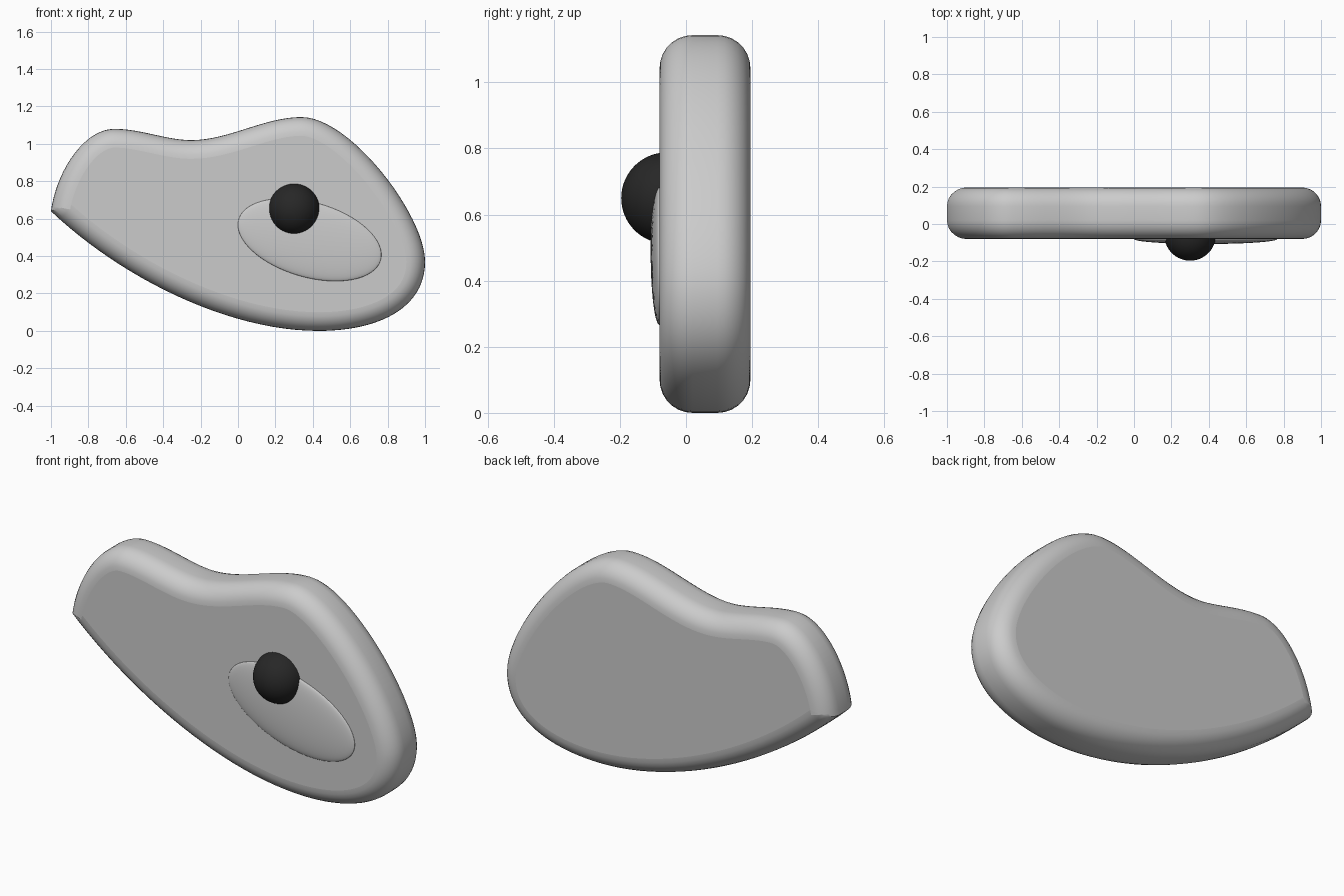
import bpy, math

if "Cube" in bpy.data.objects:
    bpy.data.objects.remove(bpy.data.objects["Cube"])

# Body: rounded slab from a closed profile (point, left handle, right handle)
PROFILE = [
    ((-1.0, 0.64), (-0.62, 0.28), (-0.97, 0.86)),
    ((-0.66, 1.08), (-0.82, 1.08), (-0.52, 1.08)),
    ((-0.25, 1.02), (-0.38, 1.02), (-0.05, 1.02)),
    ((0.34, 1.143), (0.14, 1.143), (0.60, 1.143)),
    ((1.0, 0.37), (1.0, 0.62), (1.0, 0.12)),
    ((0.43, 0.0), (0.75, 0.0), (-0.05, 0.0)),
]
curve = bpy.data.curves.new("body", "CURVE")
curve.dimensions = "2D"
curve.fill_mode = "BOTH"
curve.resolution_u = 24
curve.extrude = 0.0375
curve.bevel_depth = 0.1
curve.bevel_resolution = 6
curve.offset = -0.1
spline = curve.splines.new("BEZIER")
spline.bezier_points.add(len(PROFILE) - 1)
spline.use_cyclic_u = True
for bp, (co, left, right) in zip(spline.bezier_points, PROFILE):
    bp.handle_left_type = bp.handle_right_type = "FREE"
    bp.co = (*co, 0)
    bp.handle_left = (*left, 0)
    bp.handle_right = (*right, 0)
body = bpy.data.objects.new("body", curve)
body.location = (0, 0.0575, 0)
body.rotation_euler = (math.pi / 2, 0, 0)
bpy.context.collection.objects.link(body)
bpy.context.view_layer.objects.active = body
body.select_set(True)
bpy.ops.object.convert(target="MESH")
bpy.ops.object.shade_smooth_by_angle(angle=math.radians(40))


def ball(name, loc, scale, tilt=0):
    bpy.ops.mesh.primitive_uv_sphere_add(segments=64, ring_count=32, location=loc)
    ob = bpy.context.object
    ob.name = name
    ob.scale = scale
    ob.rotation_euler = (0, tilt, 0)
    bpy.ops.object.shade_smooth()
    return ob


# Shallow tilted oval pad on the front face
ball("oval_pad", (0.383, -0.08, 0.487), (0.395, 0.027, 0.2), math.radians(16))

# Dark round knob
knob = ball("knob", (0.3, -0.058, 0.65), (0.138, 0.138, 0.138))
dark = bpy.data.materials.new("dark")
dark.diffuse_color = (0.02, 0.02, 0.02, 1)
dark.use_nodes = True
dark.node_tree.nodes["Principled BSDF"].inputs["Base Color"].default_value = dark.diffuse_color
knob.data.materials.append(dark)
